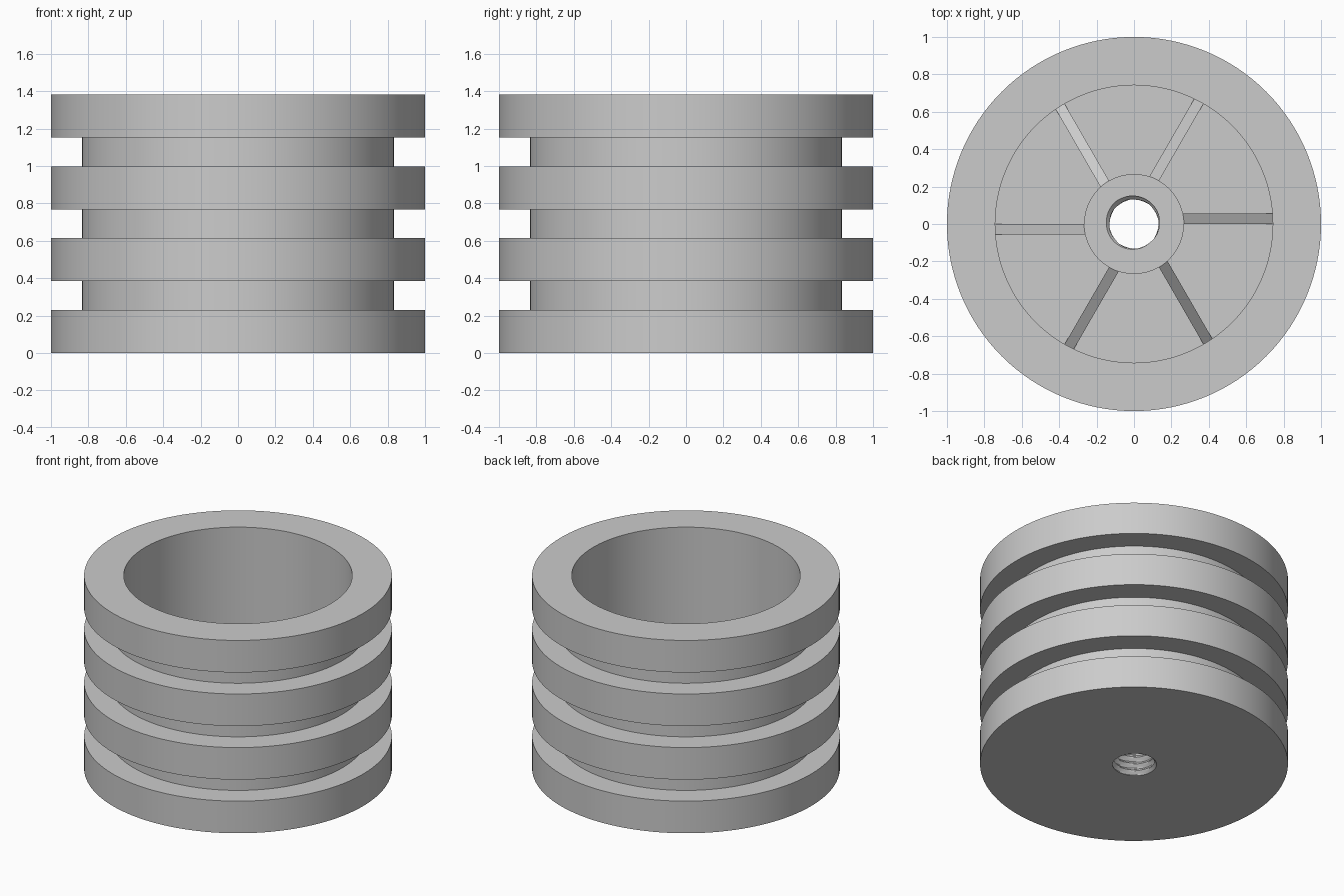
import bpy
import bmesh
import math

old = bpy.data.objects.get("Cube")
if old:
    bpy.data.objects.remove(old, do_unlink=True)

SEGMENTS = 128
RING, GROOVE = 0.23, 0.154            # heights of ring lands and grooves
OUTER, GROOVE_R, CUP_R = 1.0, 0.835, 0.742
HUB_R, BORE_R, THREAD = 0.267, 0.13, 0.025
FLOOR, HUB_TOP = 0.23, 0.59
PITCH, STEPS = 0.05, 8
TOP = 4 * RING + 3 * GROOVE

grey = bpy.data.materials.new("plain grey")
grey.use_nodes = True
grey.diffuse_color = (0.6, 0.6, 0.6, 1)
grey.node_tree.nodes["Principled BSDF"].inputs["Base Color"].default_value = (0.6, 0.6, 0.6, 1)


def finish(name, bm):
    bmesh.ops.recalc_face_normals(bm, faces=bm.faces[:])
    mesh = bpy.data.meshes.new(name)
    bm.to_mesh(mesh)
    bm.free()
    mesh.materials.append(grey)
    obj = bpy.data.objects.new(name, mesh)
    bpy.context.collection.objects.link(obj)
    bpy.ops.object.select_all(action='DESELECT')
    obj.select_set(True)
    bpy.context.view_layer.objects.active = obj
    bpy.ops.object.shade_smooth_by_angle(angle=math.radians(30))
    return obj


def thread_radius(angle, z):
    # Triangular helical thread, deepest at the back left of the top edge
    turn = (angle - math.radians(130)) / math.tau + (HUB_TOP - z) / PITCH
    return BORE_R + THREAD * abs(1 - 2 * ((turn) % 1))


# Outer profile: four lands with three grooves between them
profile = []
for i in range(4):
    z = i * (RING + GROOVE)
    profile += [(OUTER, z), (OUTER, z + RING)]
    if i < 3:
        profile += [(GROOVE_R, z + RING), (GROOVE_R, z + RING + GROOVE)]
# Cup interior and central hub
profile += [(CUP_R, TOP), (CUP_R, FLOOR), (HUB_R, FLOOR), (HUB_R, HUB_TOP)]
# Threaded bore: radius left open, set by the helix
count = round(HUB_TOP / PITCH * STEPS)
profile += [(None, HUB_TOP * (1 - i / count)) for i in range(count + 1)]

bm = bmesh.new()
rows = []
for r, z in profile:
    row = []
    for s in range(SEGMENTS):
        a = math.tau * s / SEGMENTS
        radius = thread_radius(a, z) if r is None else r
        row.append(bm.verts.new((radius * math.cos(a), radius * math.sin(a), z)))
    rows.append(row)
for low, high in zip(rows, rows[1:] + rows[:1]):
    for s in range(SEGMENTS):
        n = (s + 1) % SEGMENTS
        bm.faces.new((low[s], low[n], high[n], high[s]))
finish("grooved_cup_body", bm)

# Six sloping ribs, each set to one side of its radius
side = [(0.24, FLOOR - 0.02), (0.75, FLOOR - 0.02), (0.75, FLOOR),
        (0.262, HUB_TOP - 0.003), (0.24, HUB_TOP - 0.003)]
for i in range(6):
    bm = bmesh.new()
    face = bm.faces.new([bm.verts.new((x, 0, z)) for x, z in side])
    grown = bmesh.ops.extrude_face_region(bm, geom=[face])
    moved = [v for v in grown["geom"] if isinstance(v, bmesh.types.BMVert)]
    bmesh.ops.translate(bm, verts=moved, vec=(0, 0.056, 0))
    rib = finish(f"rib_{i + 1}", bm)
    rib.rotation_euler.z = math.radians(60 * i)
